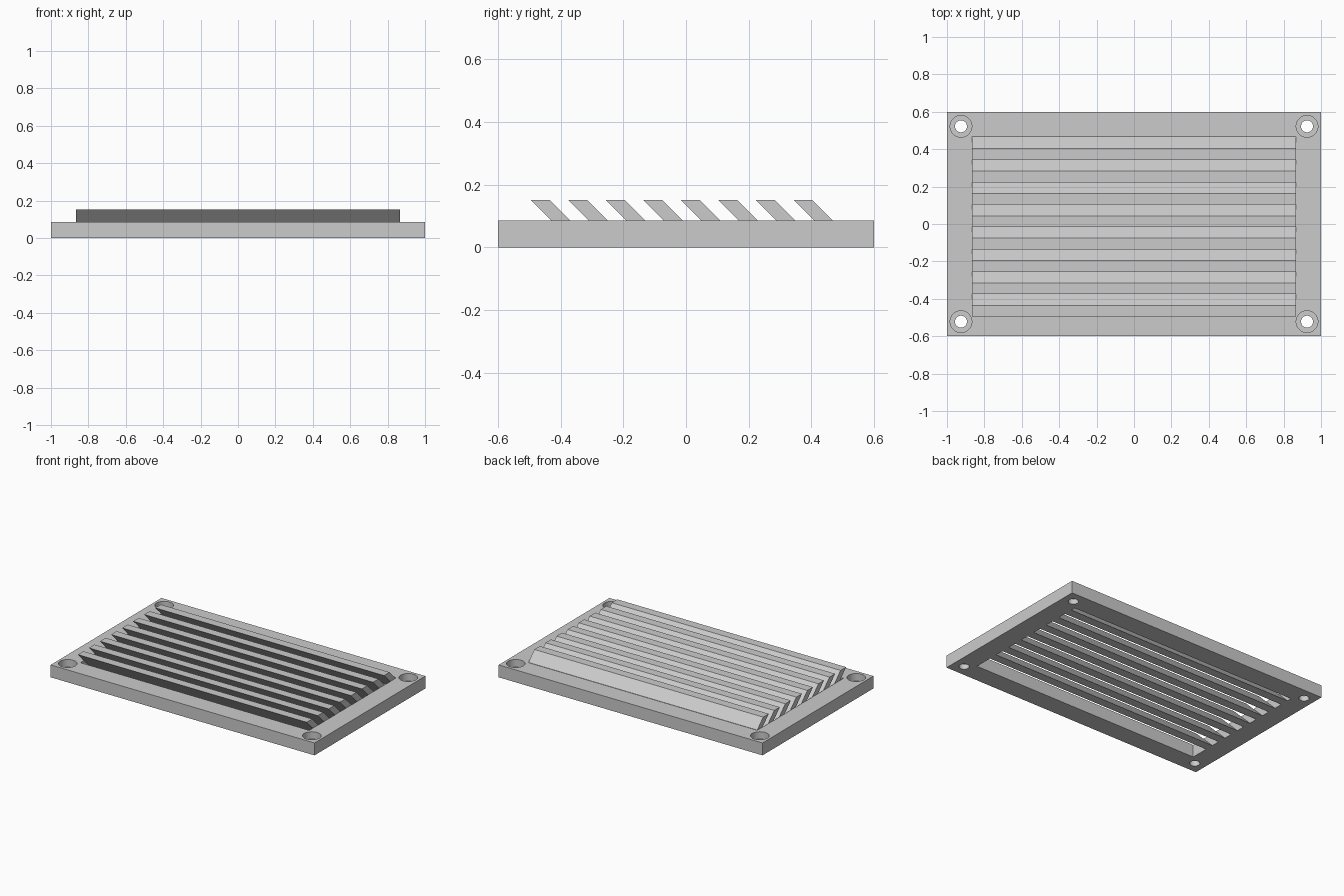
import bpy
import bmesh
from math import radians

cube = bpy.data.objects.get("Cube")
if cube:
    bpy.data.objects.remove(cube, do_unlink=True)

PLATE_TOP, SLAT_TOP = 0.085, 0.151
OPEN_X, OPEN_Y = 0.867, 0.467
SLATS, PITCH, SLAT_WIDTH, FIRST_Y = 8, 0.1197, 0.06, -0.495

grey = bpy.data.materials.new("light_grey")
grey.use_nodes = True
colour = (0.6, 0.6, 0.6, 1)
grey.diffuse_color = colour
grey.node_tree.nodes["Principled BSDF"].inputs["Base Color"].default_value = colour


def box(name, size, z):
    bpy.ops.mesh.primitive_cube_add(size=1, location=(0, 0, z))
    ob = bpy.context.object
    ob.name = name
    ob.scale = size
    bpy.ops.object.transform_apply(location=True, rotation=False, scale=True)
    return ob


def cut(target, cutter):
    cutter.hide_render = True
    mod = target.modifiers.new("cut", "BOOLEAN")
    mod.operation = "DIFFERENCE"
    mod.solver = "EXACT"
    mod.object = cutter
    bpy.context.view_layer.objects.active = target
    bpy.ops.object.modifier_apply(modifier=mod.name)
    bpy.data.objects.remove(cutter, do_unlink=True)


def drill(target, x, y, radius, bottom):
    top = 0.2
    bpy.ops.mesh.primitive_cylinder_add(
        vertices=48, radius=radius, depth=top - bottom,
        location=(x, y, (top + bottom) / 2))
    cut(target, bpy.context.object)


# Flat frame with a rectangular opening
frame = box("vent_frame", (2, 1.2, PLATE_TOP), PLATE_TOP / 2)
frame.data.materials.append(grey)
cut(frame, box("opening_cutter", (2 * OPEN_X, 2 * OPEN_Y, 1), 0))

# Counterbored screw holes in the corners
for x in (-0.925, 0.925):
    for y in (-0.522, 0.522):
        drill(frame, x, y, 0.058, 0.035)
        drill(frame, x, y, 0.032, -0.1)

bpy.ops.object.select_all(action="DESELECT")
frame.select_set(True)
bpy.context.view_layer.objects.active = frame
bpy.ops.object.shade_smooth_by_angle(angle=radians(30))

# Slats sloping up towards the front at 45 degrees
for i in range(SLATS):
    y = FIRST_Y + i * PITCH
    profile = [(y, SLAT_TOP), (y + SLAT_WIDTH, SLAT_TOP),
               (y + SLAT_WIDTH + SLAT_TOP, 0), (y + SLAT_TOP, 0)]
    bm = bmesh.new()
    end = bm.faces.new([bm.verts.new((-OPEN_X, py, pz)) for py, pz in profile])
    side = bmesh.ops.extrude_face_region(bm, geom=[end])["geom"]
    moved = [v for v in side if isinstance(v, bmesh.types.BMVert)]
    bmesh.ops.translate(bm, verts=moved, vec=(2 * OPEN_X, 0, 0))
    # Trim the slat where it meets the back wall of the opening
    sliced = bmesh.ops.bisect_plane(
        bm, geom=bm.verts[:] + bm.edges[:] + bm.faces[:],
        plane_co=(0, OPEN_Y, 0), plane_no=(0, 1, 0), clear_outer=True)
    rim = [e for e in sliced["geom_cut"] if isinstance(e, bmesh.types.BMEdge)]
    if rim:
        bmesh.ops.holes_fill(bm, edges=rim)
    bmesh.ops.recalc_face_normals(bm, faces=bm.faces)
    mesh = bpy.data.meshes.new(f"slat_{i + 1}")
    bm.to_mesh(mesh)
    bm.free()
    mesh.materials.append(grey)
    bpy.context.collection.objects.link(bpy.data.objects.new(mesh.name, mesh))
